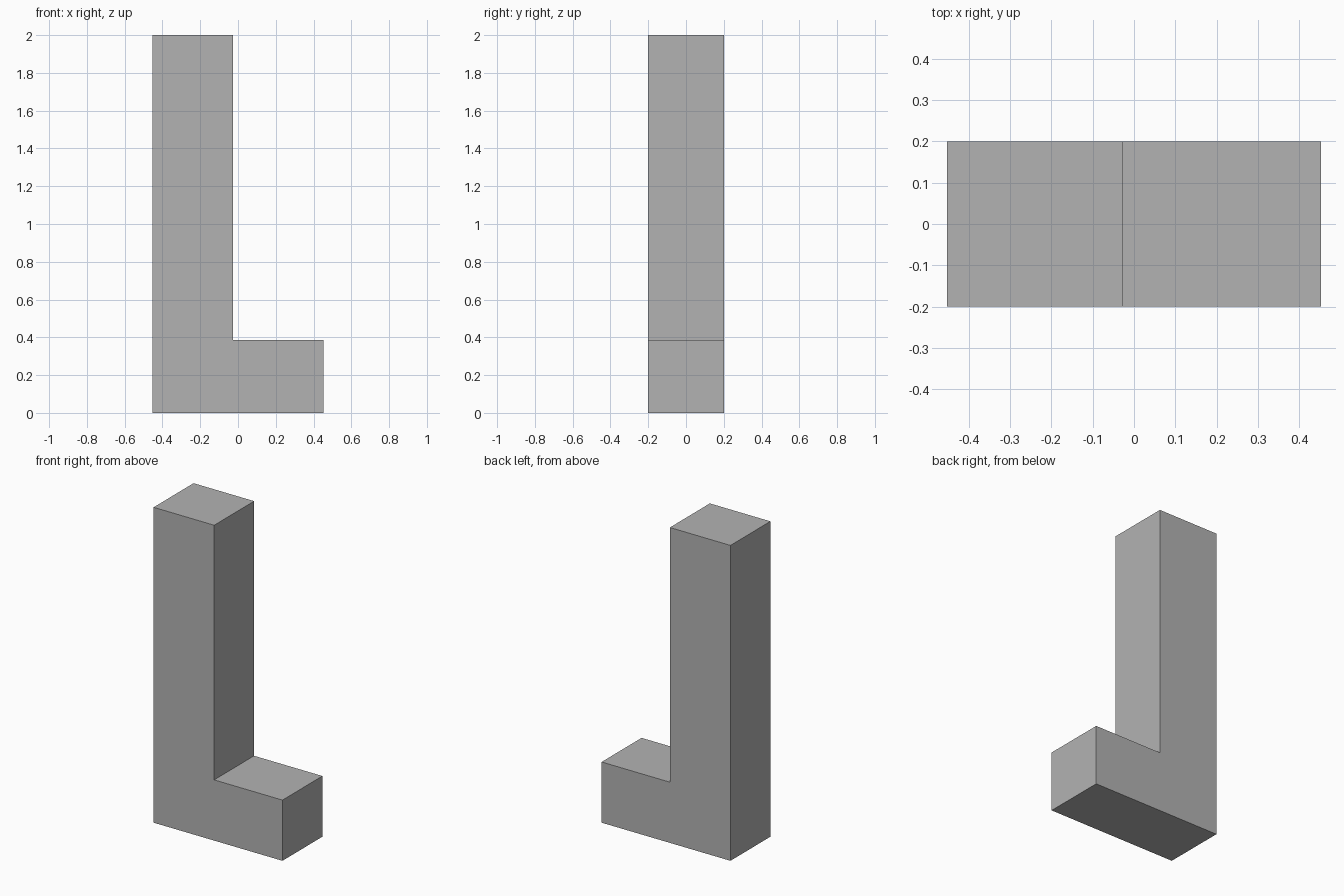
import bpy
import bmesh

cube = bpy.data.objects.get("Cube")
if cube:
    bpy.data.objects.remove(cube, do_unlink=True)

# Plain grey material
grey = bpy.data.materials.new("plain grey")
grey.use_nodes = True
colour = (0.45, 0.45, 0.45, 1)
grey.diffuse_color = colour
grey.node_tree.nodes["Principled BSDF"].inputs["Base Color"].default_value = colour

# Outline of the upright and its foot, seen from the front
LEFT, INNER, RIGHT = -0.452, -0.027, 0.452
FOOT_TOP, TOP = 0.385, 2.0
DEPTH = 0.4
profile = [(LEFT, 0), (RIGHT, 0), (RIGHT, FOOT_TOP),
           (INNER, FOOT_TOP), (INNER, TOP), (LEFT, TOP)]

# Extrude the outline from front to back into one solid
bm = bmesh.new()
front = bm.faces.new([bm.verts.new((x, -DEPTH / 2, z)) for x, z in profile])
extruded = bmesh.ops.extrude_face_region(bm, geom=[front], use_keep_orig=True)
back_verts = [g for g in extruded["geom"] if isinstance(g, bmesh.types.BMVert)]
bmesh.ops.translate(bm, verts=back_verts, vec=(0, DEPTH, 0))
bmesh.ops.recalc_face_normals(bm, faces=bm.faces)

mesh = bpy.data.meshes.new("upright_with_foot")
bm.to_mesh(mesh)
bm.free()
mesh.materials.append(grey)
block = bpy.data.objects.new("upright_with_foot", mesh)
bpy.context.collection.objects.link(block)
